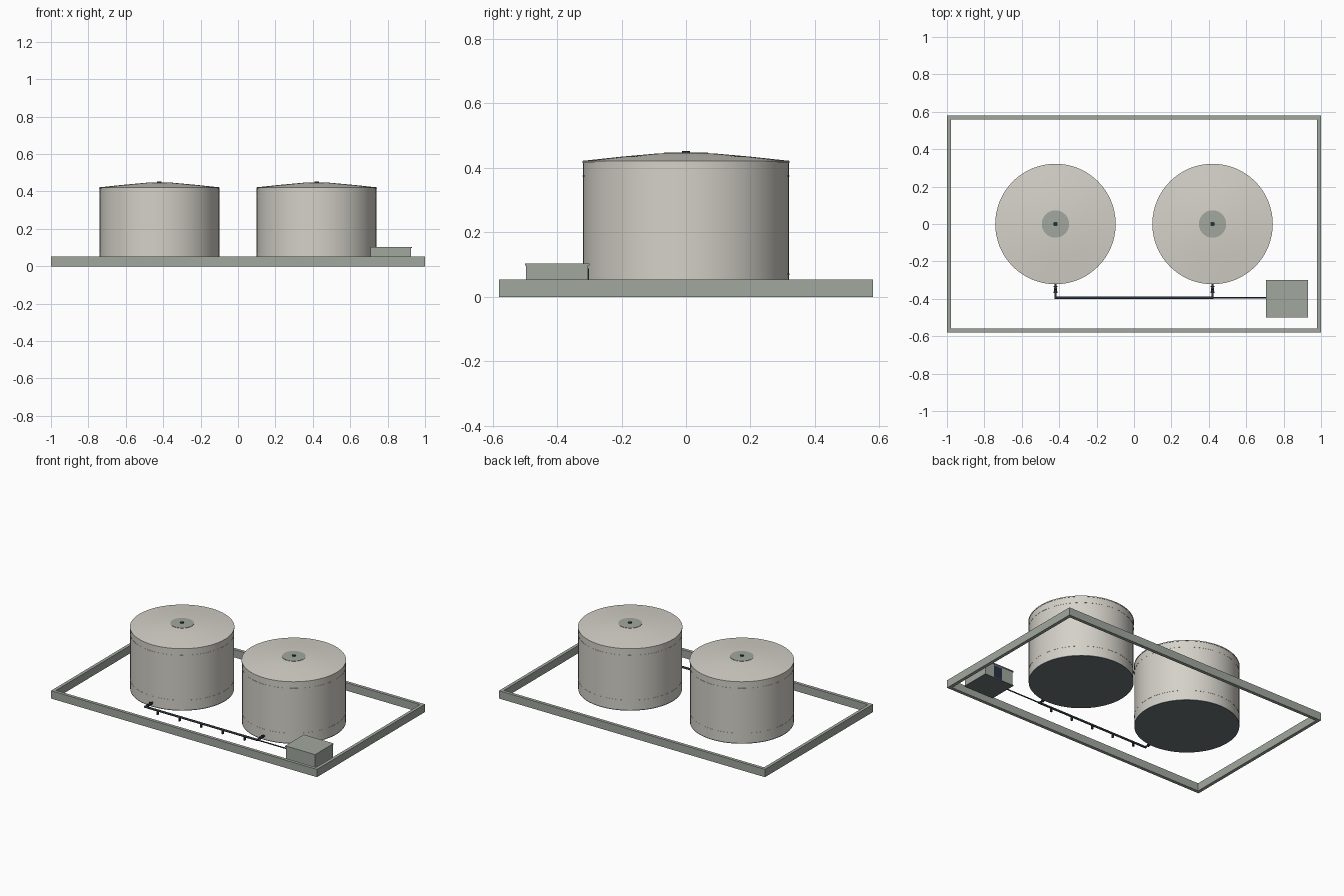
import bpy, bmesh, math
from mathutils import Vector

cube = bpy.data.objects.get("Cube")
if cube:
    bpy.data.objects.remove(cube, do_unlink=True)


def material(name, *rgb):
    col = [(c / 255) ** 2.2 for c in rgb] + [1]
    m = bpy.data.materials.new(name)
    m.use_nodes = True
    m.diffuse_color = col
    m.node_tree.nodes["Principled BSDF"].inputs["Base Color"].default_value = col
    return m


SHELL = material("pale tank paint", 211, 208, 199)
CONCRETE = material("grey concrete", 160, 166, 157)
BASE = material("dark foundation", 110, 117, 119)
STEEL = material("dark pipe steel", 48, 54, 58)
DOOR = material("dark blue door", 44, 52, 72)


def finish(name, bm, mat, smooth=False):
    bmesh.ops.recalc_face_normals(bm, faces=bm.faces)
    mesh = bpy.data.meshes.new(name)
    bm.to_mesh(mesh)
    bm.free()
    mesh.materials.append(mat)
    ob = bpy.data.objects.new(name, mesh)
    bpy.context.collection.objects.link(ob)
    if smooth:
        bpy.ops.object.select_all(action="DESELECT")
        ob.select_set(True)
        bpy.context.view_layer.objects.active = ob
        bpy.ops.object.shade_smooth_by_angle(angle=math.radians(30))
    return ob


def box(name, lo, hi, mat):
    bm = bmesh.new()
    bmesh.ops.create_cube(bm, size=1)
    for v in bm.verts:
        v.co = [lo[i] if v.co[i] < 0 else hi[i] for i in range(3)]
    return finish(name, bm, mat)


def lathe(name, profile, x, mat, closed=False, steps=64):
    """Spin (radius, height) points around a vertical axis at x."""
    bm = bmesh.new()
    vs = [bm.verts.new((r, 0, z)) for r, z in profile]
    pairs = list(zip(vs, vs[1:])) + ([(vs[-1], vs[0])] if closed else [])
    edges = [bm.edges.new(p) for p in pairs]
    bmesh.ops.spin(bm, geom=vs + edges, cent=(0, 0, 0), axis=(0, 0, 1),
                   angle=math.tau, steps=steps)
    bmesh.ops.remove_doubles(bm, verts=bm.verts, dist=1e-5)
    bmesh.ops.translate(bm, verts=bm.verts, vec=(x, 0, 0))
    return finish(name, bm, mat, True)


def rod(name, a, b, r, mat=STEEL):
    a, b = Vector(a), Vector(b)
    bm = bmesh.new()
    bmesh.ops.create_cone(bm, cap_ends=True, segments=16, radius1=r, radius2=r,
                          depth=(b - a).length)
    rot = (b - a).to_track_quat("Z", "Y")
    for v in bm.verts:
        v.co = rot @ v.co + (a + b) / 2
    return finish(name, bm, mat, True)


# Containment wall around the site
H, T, X, Y = 0.053, 0.022, 1.0, 0.58
for s, side in ((-1, "right"), (1, "left")):
    xs = sorted((s * X, s * (X - T)))
    box(side + "_wall", (xs[0], -Y + T, 0), (xs[1], Y - T, H), CONCRETE)
for s, side in ((-1, "front"), (1, "back")):
    ys = sorted((s * Y, s * (Y - T)))
    box(side + "_wall", (-X, ys[0], 0), (X, ys[1], H), CONCRETE)

# Storage tanks
R, TX, PY, PZ = 0.32, 0.42, -0.395, 0.028
for s, side in ((-1, "right"), (1, "left")):
    x = s * TX
    lathe(side + "_tank_base", [(0, 0), (R, 0), (R, 0.006), (0, 0.006)], x, BASE)
    lathe(side + "_tank_shell", [(R, 0.006), (R, 0.422)], x, SHELL)
    lathe(side + "_tank_roof", [(R, 0.416), (R + 0.002, 0.416), (R + 0.002, 0.422),
          (0.2, 0.435), (0.1, 0.444), (0, 0.447)], x, SHELL)
    for z in (0.07, 0.375):
        lathe(side + "_seam_ring", [(R - 0.001, z - 0.002), (R + 0.001, z - 0.002),
              (R + 0.001, z + 0.002), (R - 0.001, z + 0.002)], x, SHELL, True)
    lathe(side + "_roof_cap", [(0.073, 0.444), (0.073, 0.447), (0, 0.449)], x, CONCRETE)
    rod(side + "_roof_vent", (x, 0, 0.445), (x, 0, 0.453), 0.012)
    # Outlet pipe with flanges and a valve
    rod(side + "_outlet_pipe", (x, PY, PZ), (x, -R + 0.01, PZ), 0.006)
    for y in (-0.365, -0.335):
        rod(side + "_flange", (x, y - 0.003, PZ), (x, y + 0.003, PZ), 0.01)
    rod(side + "_valve_body", (x, -0.36, PZ), (x, -0.34, PZ), 0.008)
    rod(side + "_valve_stem", (x, -0.35, PZ), (x, -0.35, PZ + 0.016), 0.003)

# Header pipe, feed to the pump house, and pipe supports
rod("header_pipe", (-TX - 0.006, PY, PZ), (TX + 0.006, PY, PZ), 0.007)
rod("feed_pipe", (TX, PY, PZ), (0.72, PY, PZ), 0.004)
for i in range(-2, 3):
    x = i * 0.163
    box("pipe_support", (x - 0.005, PY - 0.006, 0), (x + 0.005, PY + 0.006, PZ), STEEL)

# Pump house
box("pump_house_base", (0.705, -0.5, 0), (0.93, -0.3, 0.005), BASE)
box("pump_house_walls", (0.709, -0.496, 0.005), (0.926, -0.304, 0.097), CONCRETE)
box("pump_house_roof", (0.705, -0.5, 0.097), (0.93, -0.3, 0.104), CONCRETE)
box("pump_house_door", (0.795, -0.306, 0.005), (0.86, -0.301, 0.088), DOOR)
